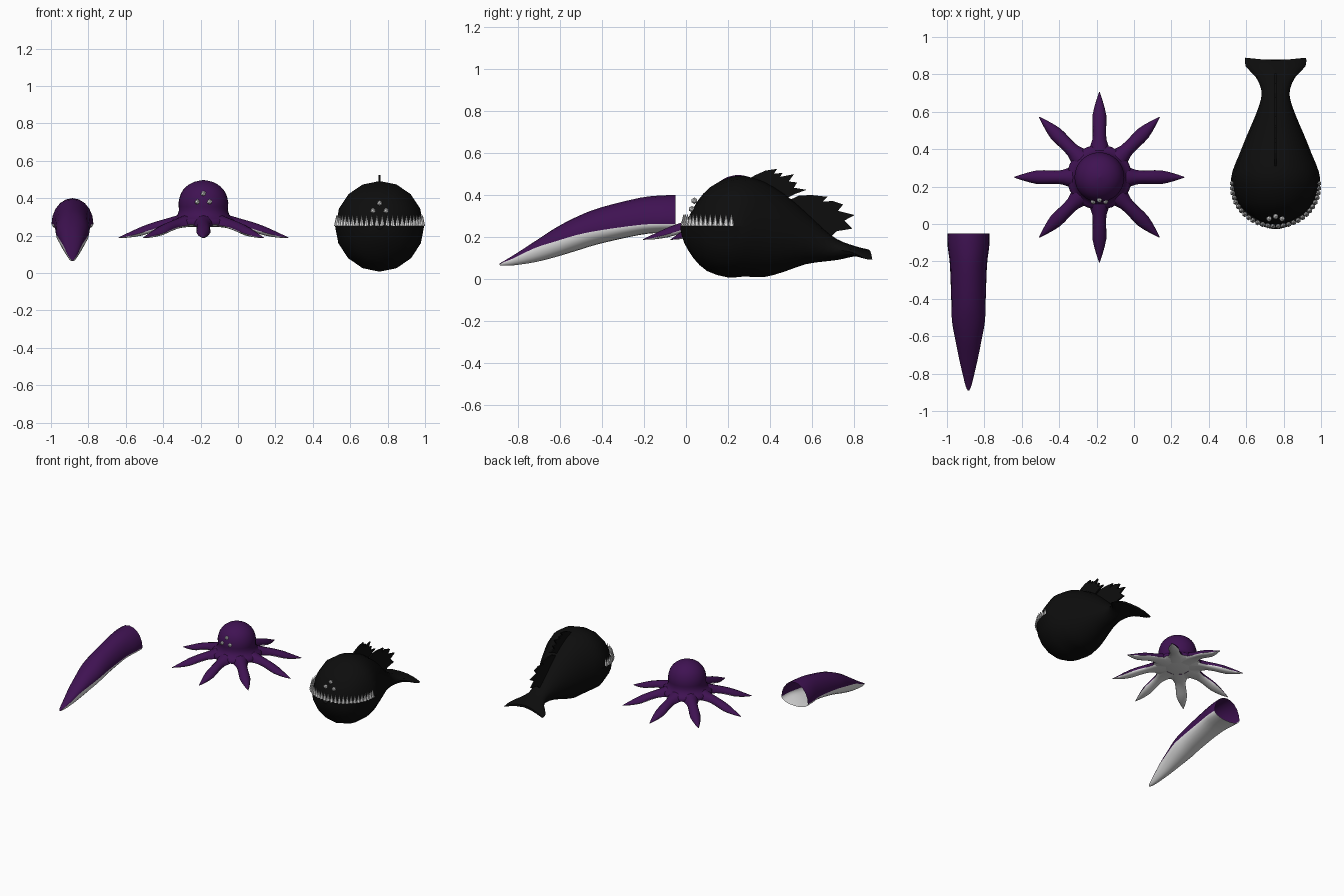
import bpy, bmesh, math
from mathutils import Matrix, Vector

if "Cube" in bpy.data.objects:
    bpy.data.objects.remove(bpy.data.objects["Cube"])


def material(name, rgb):
    m = bpy.data.materials.new(name)
    m.diffuse_color = (*rgb, 1)
    m.use_nodes = True
    m.node_tree.nodes["Principled BSDF"].inputs["Base Color"].default_value = m.diffuse_color
    return m


PURPLE = material("deep purple", (0.05, 0.006, 0.085))
BLACK = material("near black", (0.004, 0.004, 0.004))
WHITE = material("off white", (0.75, 0.75, 0.75))


def finish(name, bm, mats, angle=40):
    """Turn a bmesh into a named object, smooth below the given angle."""
    bmesh.ops.remove_doubles(bm, verts=bm.verts, dist=0.0004)
    bmesh.ops.recalc_face_normals(bm, faces=bm.faces)
    me = bpy.data.meshes.new(name)
    bm.to_mesh(me)
    bm.free()
    for m in mats:
        me.materials.append(m)
    ob = bpy.data.objects.new(name, me)
    bpy.context.collection.objects.link(ob)
    bpy.ops.object.select_all(action='DESELECT')
    ob.select_set(True)
    bpy.context.view_layer.objects.active = ob
    if angle:
        bpy.ops.object.shade_smooth_by_angle(angle=math.radians(angle))
    return ob


def refine(rows, steps):
    """Catmull-Rom interpolation between stations."""
    out = []
    for i in range(len(rows) - 1):
        p = [rows[max(0, min(len(rows) - 1, i + k))] for k in (-1, 0, 1, 2)]
        for s in range(steps):
            t = s / steps
            out.append([0.5 * (2 * b + (c - a) * t + (2 * a - 5 * b + 4 * c - d) * t * t
                               + (3 * b - a - 3 * c + d) * t ** 3) for a, b, c, d in zip(*p)])
    return out + [list(rows[-1])]


def loft(bm, rows, m=8, steps=3, caps=(True, True), warp=None, matrix=Matrix()):
    """Rows are (y, top, middle, bottom, half width); lower halves get slot 1."""
    rings = []
    for y, top, mid, bot, hw in refine(rows, steps):
        ring = []
        for half in (0, 1):
            for i in range(m + 1):
                a = math.pi * (half + i / m)
                x = hw * math.cos(a)
                z = mid + ((top - mid) if half == 0 else (mid - bot)) * math.sin(a)
                v = Vector((x, y, z))
                ring.append(bm.verts.new(matrix @ (warp(v, hw, half == 0) if warp else v)))
        rings.append(ring)
    n = 2 * m + 2
    for r, s in zip(rings, rings[1:]):
        for i in range(n):
            f = bm.faces.new((r[i], r[(i + 1) % n], s[(i + 1) % n], s[i]))
            f.material_index = int(i > m)
    for ring, cap in zip((rings[0], rings[-1]), caps):
        if cap:
            bm.faces.new(ring)


# Single tentacle: open tube with pale underside
bm = bmesh.new()
loft(bm, [(-0.05, 0.40, 0.262, 0.22, 0.112), (-0.12, 0.398, 0.262, 0.22, 0.111),
          (-0.22, 0.387, 0.258, 0.21, 0.099), (-0.41, 0.34, 0.232, 0.168, 0.092),
          (-0.52, 0.297, 0.21, 0.135, 0.088), (-0.62, 0.245, 0.18, 0.105, 0.07),
          (-0.72, 0.18, 0.148, 0.08, 0.05), (-0.82, 0.115, 0.1, 0.065, 0.027),
          (-0.87, 0.085, 0.08, 0.063, 0.014), (-0.89, 0.073, 0.07, 0.066, 0.004)],
     m=10, caps=(False, True), matrix=Matrix.Translation((-0.885, 0, 0)))
finish("tentacle", bm, [PURPLE, WHITE], 60)

# Octopus head: lathed dome flaring into a skirt, pale below
OX, OY = -0.185, 0.25
SEG = 32
profile = refine([(0.0005, 0.497), (0.05, 0.487), (0.092, 0.462), (0.12, 0.425), (0.133, 0.375),
                  (0.131, 0.335), (0.145, 0.302), (0.172, 0.28), (0.172, 0.258)], 2)
profile += [[0.15, 0.248], [0.0005, 0.248]]
bm = bmesh.new()
rings = [[bm.verts.new((OX + r * math.cos(2 * math.pi * i / SEG),
                        OY + r * math.sin(2 * math.pi * i / SEG), z)) for i in range(SEG)]
         for r, z in profile]
for k, (a, b) in enumerate(zip(rings, rings[1:])):
    for i in range(SEG):
        j = (i + 1) % SEG
        f = bm.faces.new((a[i], a[j], b[j], b[i]))
        f.material_index = int(k >= len(rings) - 3)
finish("octopus_head", bm, [PURPLE, WHITE], 50)

# Octopus arms: eight tapered half tubes
bm = bmesh.new()
for k in range(8):
    loft(bm, [(0.08, 0.325, 0.255, 0.246, 0.06), (0.15, 0.305, 0.255, 0.244, 0.055),
              (0.2, 0.29, 0.25, 0.238, 0.038), (0.26, 0.273, 0.237, 0.222, 0.036),
              (0.33, 0.248, 0.215, 0.2, 0.037), (0.4, 0.216, 0.197, 0.189, 0.02),
              (0.44, 0.197, 0.19, 0.187, 0.007), (0.455, 0.19, 0.188, 0.186, 0.002)],
         m=6, steps=2,
         matrix=Matrix.Translation((OX, OY, 0)) @ Matrix.Rotation(k * math.pi / 4, 4, 'Z'))
finish("octopus_arms", bm, [PURPLE, WHITE], 50)

# Fish body: lower jaw sticks out past the upper head, tail spreads flat
FX = 0.757


def fish_warp(v, hw, upper):
    y0 = v.y
    if upper and y0 < 0.28:          # ledge of the mouth
        k = min(1, (0.28 - y0) / 0.1)
        v.x *= 1 - 0.04 * k
        v.y += 0.022 * k * max(0, 1 - y0 / 0.28)
    if y0 > 0.7:                     # drooping, notched flukes
        k = min(1, (y0 - 0.7) / 0.15)
        v.z -= 0.04 * k * (v.x / 0.163) ** 2
        v.y += 0.016 * k * abs(v.x) / 0.163
    return v


bm = bmesh.new()
loft(bm, [(-0.026, 0.262, 0.255, 0.235, 0.02), (-0.01, 0.295, 0.255, 0.175, 0.075),
          (0.035, 0.37, 0.255, 0.1, 0.148), (0.1, 0.437, 0.255, 0.038, 0.206),
          (0.2, 0.484, 0.255, 0.007, 0.238), (0.28, 0.49, 0.25, 0.012, 0.231),
          (0.37, 0.465, 0.235, 0.008, 0.195), (0.47, 0.405, 0.21, 0.035, 0.155),
          (0.57, 0.32, 0.18, 0.07, 0.112), (0.66, 0.235, 0.155, 0.083, 0.08),
          (0.72, 0.19, 0.14, 0.09, 0.077), (0.78, 0.165, 0.138, 0.103, 0.106),
          (0.83, 0.15, 0.135, 0.115, 0.16), (0.873, 0.14, 0.132, 0.122, 0.163)],
     m=8, steps=2, warp=fish_warp, matrix=Matrix.Translation((FX, 0, 0)))
finish("fish_body", bm, [BLACK, BLACK], 35)


# Fish back fins: thin jagged plates
def fin(name, outline, t=0.006):
    bm = bmesh.new()
    sides = [[bm.verts.new((FX + s * t, y, z)) for y, z in outline] for s in (-1, 1)]
    for s in sides:
        bm.faces.new(s)
    n = len(outline)
    for i in range(n):
        j = (i + 1) % n
        bm.faces.new((sides[0][i], sides[0][j], sides[1][j], sides[1][i]))
    finish(name, bm, [BLACK], 0)


fin("front_back_fin", [(0.27, 0.46), (0.33, 0.495), (0.38, 0.517), (0.435, 0.525), (0.42, 0.503),
                       (0.46, 0.505), (0.45, 0.487), (0.515, 0.5), (0.49, 0.465), (0.53, 0.46),
                       (0.515, 0.435), (0.575, 0.425), (0.52, 0.405), (0.45, 0.37)])
fin("rear_back_fin", [(0.48, 0.37), (0.54, 0.398), (0.6, 0.4), (0.675, 0.392), (0.65, 0.368),
                      (0.7, 0.372), (0.75, 0.355), (0.725, 0.325), (0.805, 0.305), (0.755, 0.278),
                      (0.795, 0.24), (0.72, 0.228), (0.69, 0.2), (0.6, 0.25)])

# Fish teeth: small cones along the lower jaw
bm = bmesh.new()
COUNT = 28
for i in range(COUNT):
    t = -0.08 + (math.pi + 0.16) * i / (COUNT - 1)
    pos = (FX + 0.231 * math.cos(t), 0.2 - 0.212 * math.sin(t), 0.28)
    bmesh.ops.create_cone(bm, cap_ends=True, segments=6, radius1=0.0145, radius2=0.001,
                          depth=0.056, matrix=Matrix.Translation(pos))
finish("fish_teeth", bm, [WHITE], 0)


# Eyes: three small beads on each face
def eyes(name, spots, radius):
    bm = bmesh.new()
    for p in spots:
        bmesh.ops.create_icosphere(bm, subdivisions=1, radius=radius,
                                   matrix=Matrix.Translation(p))
    finish(name, bm, [WHITE], 0)


eyes("octopus_eyes", [(OX, 0.128, 0.425), (OX - 0.033, 0.12, 0.38), (OX + 0.033, 0.12, 0.38)], 0.015)
eyes("fish_eyes", [(FX, 0.04, 0.373), (FX - 0.035, 0.028, 0.333), (FX + 0.035, 0.028, 0.333)], 0.016)
